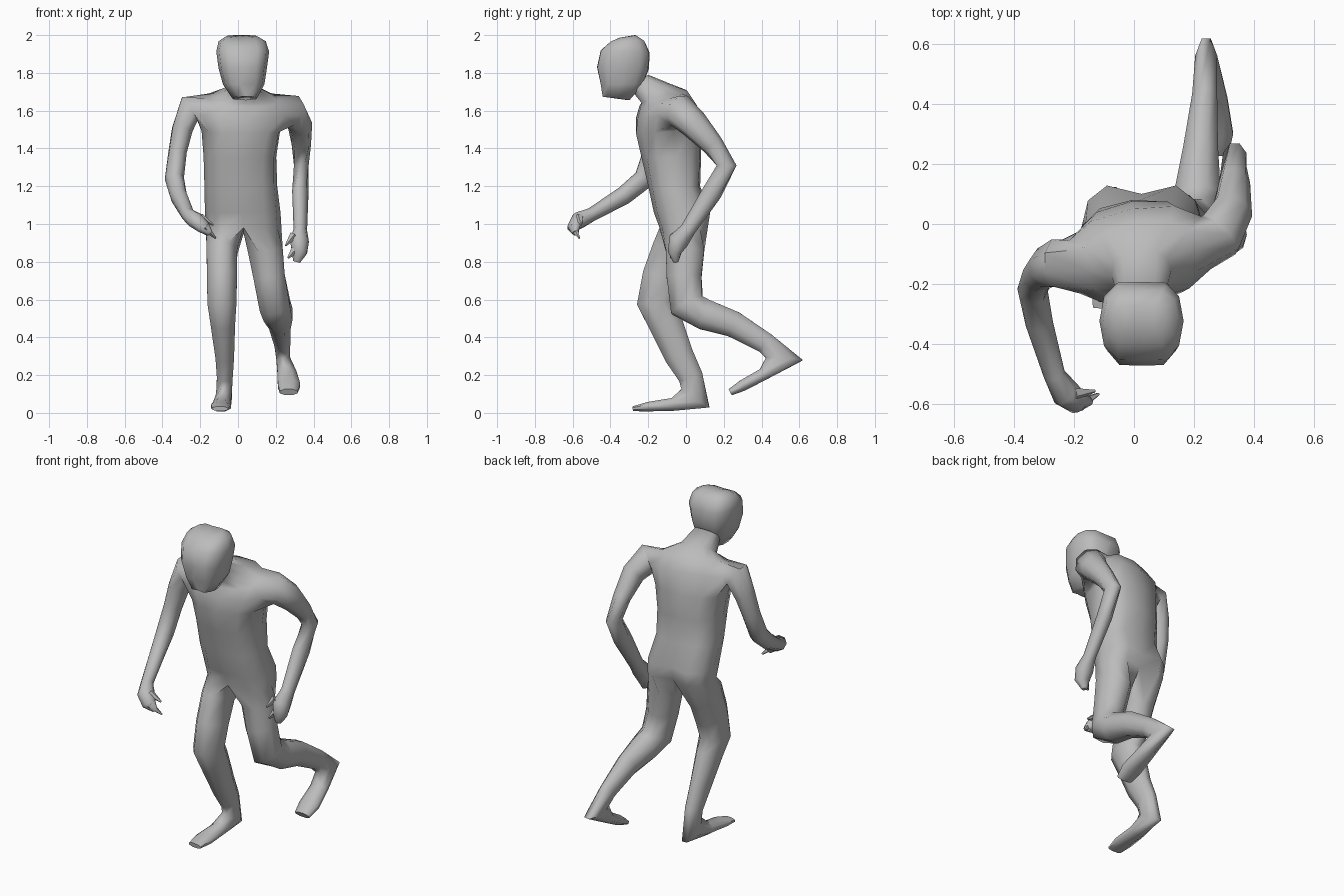
import bpy
import bmesh
import math
from mathutils import Vector

cube = bpy.data.objects.get("Cube")
if cube:
    bpy.data.objects.remove(cube, do_unlink=True)

# One plain clay colour for everything
COLOUR = (0.5, 0.5, 0.5, 1)
clay = bpy.data.materials.new("clay grey")
clay.use_nodes = True
clay.diffuse_color = COLOUR
for node in clay.node_tree.nodes:
    if node.type == 'BSDF_PRINCIPLED':
        node.inputs["Base Color"].default_value = COLOUR


def soft(value):
    """Slightly boxy version of a sine or cosine."""
    return math.copysign(abs(value) ** 0.8, value)


def level_ring(bm, front, back, middle_x, half_width, yaw=0, sides=12):
    """Ring spanning a front and a back (y, z) point, turned by yaw."""
    front, back = Vector((0, *front)), Vector((0, *back))
    centre = (front + back) / 2 + Vector((middle_x, 0, 0))
    depth = (back - front) / 2
    verts = []
    for k in range(sides):
        angle = math.tau * k / sides
        across, along = half_width * soft(math.cos(angle)), soft(math.sin(angle))
        offset = depth * along
        offset.x = across * math.cos(yaw) - offset.y * math.sin(yaw)
        offset.y += across * math.sin(yaw)
        verts.append(bm.verts.new(centre + offset))
    return verts


def join(bm, a, b, skip=()):
    """Bridge two equal loops with quads, using the closest alignment."""
    n = len(a)
    options = []
    for way in (1, -1):
        for shift in range(n):
            order = [b[(shift + way * i) % n] for i in range(n)]
            cost = sum((p.co - q.co).length_squared for p, q in zip(a, order))
            options.append((cost, len(options), order))
    order = min(options)[2]
    for i in range(n):
        if i not in skip:
            j = (i + 1) % n
            bm.faces.new((a[i], a[j], order[j], order[i]))


def limb(bm, loop, sections, ref, sides=8):
    """Grow a tube of (x, y, z, radius_u, radius_v) sections from a loop."""
    points = [Vector(s[:3]) for s in sections]
    if loop:
        start = sum((v.co for v in loop), Vector()) / len(loop)
    else:
        start = points[0]
    path = [start] + points + [points[-1]]
    for i, section in enumerate(sections):
        tangent = (path[i + 2] - path[i]).normalized()
        u = (ref - tangent * ref.dot(tangent)).normalized()
        v = tangent.cross(u)
        ring = []
        for k in range(sides):
            angle = math.tau * (k + 0.5) / sides
            ring.append(bm.verts.new(points[i] + u * section[3] * math.cos(angle)
                                     + v * section[4] * math.sin(angle)))
        if loop:
            join(bm, loop, ring)
        else:
            bm.faces.new(ring)
        loop = ring
    bm.faces.new(loop)


def finish(bm, name, crease=65):
    """Clean up, smooth everything but the hardest creases, make the object."""
    bmesh.ops.delete(bm, geom=[v for v in bm.verts if not v.link_faces], context='VERTS')
    bmesh.ops.recalc_face_normals(bm, faces=bm.faces[:])
    for face in bm.faces:
        face.smooth = True
    for edge in bm.edges:
        if edge.calc_face_angle(0) > math.radians(crease):
            edge.smooth = False
    mesh = bpy.data.meshes.new(name)
    bm.to_mesh(mesh)
    bm.free()
    mesh.materials.append(clay)
    obj = bpy.data.objects.new(name, mesh)
    bpy.context.collection.objects.link(obj)


# Torso, from hips to neck, with openings left for the arms
body = bmesh.new()
torso = [level_ring(body, *r) for r in (
    ((-.14, .98), (.13, .98), .03, .2),
    ((-.17, 1.06), (.145, 1.06), .025, .2),
    ((-.2, 1.2), (.075, 1.2), .015, .193, .05),
    ((-.235, 1.35), (.08, 1.36), .01, .193, .1),
    ((-.265, 1.48), (.075, 1.5), .015, .21, .15),
    ((-.255, 1.56), (.05, 1.63), .02, .25, .18),
    ((-.24, 1.62), (0, 1.71), .025, .19, .18),
    ((-.235, 1.64), (-.09, 1.745), .025, .1, .1),
    ((-.29, 1.71), (-.2, 1.79), .025, .075),
)]
LOW, MID, HIGH = 4, 5, 6
for i in range(len(torso) - 1):
    join(body, torso[i], torso[i + 1], (11, 0, 5, 6) if i in (LOW, MID) else ())
body.faces.new(torso[-1])
for ring in torso[:2]:
    ring[3].co.y -= .045


def arm_hole(first, middle, last):
    low, mid, high = torso[LOW], torso[MID], torso[HIGH]
    return [low[first], low[middle], low[last], mid[last],
            high[last], high[middle], high[first], mid[first]]


# Arms with mitten palms
limb(body, arm_hole(11, 0, 1), (
    (.285, -.035, 1.6, .085, .09),
    (.327, .04, 1.53, .065, .08),
    (.335, .14, 1.42, .05, .06),
    (.335, .215, 1.31, .042, .057),
    (.33, .14, 1.17, .042, .055),
    (.33, .01, .97, .035, .042),
    (.325, -.04, .91, .05, .055),
    (.325, -.06, .85, .043, .038),
    (.31, -.055, .8, .02, .015),
), Vector((1, 0, .6)))
limb(body, arm_hole(5, 6, 7), (
    (-.255, -.13, 1.61, .08, .085),
    (-.295, -.145, 1.5, .058, .07),
    (-.32, -.17, 1.38, .05, .06),
    (-.337, -.22, 1.24, .05, .057),
    (-.315, -.33, 1.15, .045, .05),
    (-.265, -.5, 1.05, .036, .037),
    (-.225, -.565, 1.02, .05, .045),
    (-.185, -.595, .985, .042, .03),
    (-.15, -.585, .95, .02, .015),
), Vector((-1, 0, .6)))

# Legs and feet, sharing a crotch point below the hips
crotch = body.verts.new((.03, 0, .95))
hips = torso[0]
SIDEWAYS = Vector((1, 0, 0))
limb(body, hips[9:] + hips[:4] + [crotch], (
    (.145, -.005, .86, .1, .11),
    (.165, -.01, .72, .09, .1),
    (.195, .005, .57, .088, .1),
    (.212, .1, .52, .083, .088),
    (.222, .25, .47, .062, .075),
    (.235, .42, .37, .045, .06),
    (.24, .52, .285, .04, .105),
    (.26, .41, .205, .055, .035),
    (.27, .3, .145, .064, .032),
    (.268, .235, .11, .05, .02),
), SIDEWAYS)
limb(body, hips[3:10] + [crotch], (
    (-.085, -.07, .86, .088, .12),
    (-.085, -.125, .72, .086, .115),
    (-.085, -.16, .58, .083, .108),
    (-.08, -.11, .48, .07, .098),
    (-.07, -.035, .3, .053, .083),
    (-.07, .025, .19, .045, .07),
    (-.075, .05, .078, .045, .095),
    (-.085, -.07, .045, .05, .037),
    (-.09, -.2, .033, .057, .027),
    (-.095, -.28, .022, .045, .014),
), SIDEWAYS)
finish(body, "body")

# Head, with a sunken wavering seam down the middle
head = bmesh.new()
skull = [level_ring(head, *r) for r in (
    ((-.45, 1.675), (-.29, 1.655), .035, .065),
    ((-.465, 1.74), (-.215, 1.74), .03, .11),
    ((-.485, 1.83), (-.185, 1.82), .025, .128),
    ((-.465, 1.92), (-.18, 1.905), .025, .14),
    ((-.41, 1.965), (-.21, 1.97), .022, .125),
    ((-.36, 1.985), (-.26, 2), .02, .085),
)]
for i, ring in enumerate(skull):
    for k, inward in ((9, .014), (3, -.012)):
        ring[k].co.y += inward
        ring[k].co.x += .012 * (-1) ** i - .005
for low, high in zip(skull, skull[1:]):
    join(head, low, high)
    for k in (3, 9):
        head.edges.get((low[k], high[k])).smooth = False
for ring in (skull[0], skull[-1]):
    # Split each cap along the seam
    head.faces.new(ring[3:10])
    head.faces.new(ring[9:] + ring[:4])
finish(head, "head")

# Hooked fingers and thumbs
for name, base, tip in (
    ("left_thumb", (.295, -.06, .94), (.252, -.085, .885)),
    ("left_finger", (.3, -.065, .86), (.265, -.08, .82)),
    ("right_thumb", (-.2, -.565, 1.035), (-.13, -.555, .995)),
    ("right_finger", (-.18, -.6, .985), (-.118, -.565, .925)),
):
    finger = bmesh.new()
    limb(finger, None, ((*base, .024, .024), (*tip, .005, .005)), Vector((0, 1, 0)), 5)
    finish(finger, name)
